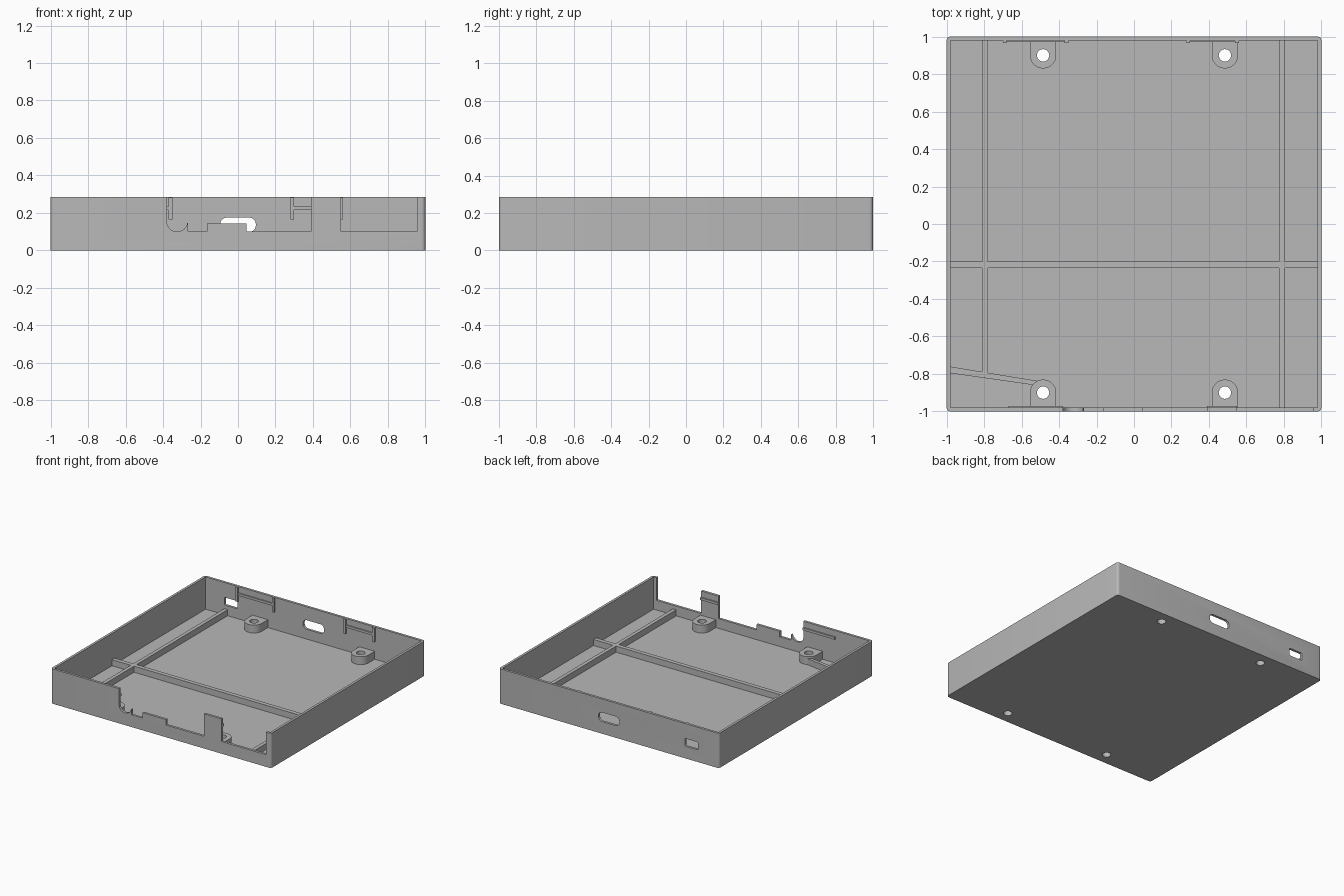
import bpy, bmesh
from math import sin, cos, pi, radians

cube = bpy.data.objects.get("Cube")
if cube:
    bpy.data.objects.remove(cube, do_unlink=True)

GREY = (0.48, 0.48, 0.48, 1)
mat = bpy.data.materials.new("matte grey")
mat.use_nodes = True
mat.diffuse_color = GREY
mat.node_tree.nodes["Principled BSDF"].inputs["Base Color"].default_value = GREY

H, WALL, FLOOR = 0.285, 0.02, 0.02
IN = 1 - WALL
RIB_TOP, BOSS_TOP = 0.07, 0.085


def prism(name, pts, lo, hi, axis="z"):
    """Extrude a 2D outline along z, or an (x, z) outline along y."""
    def place(p, t):
        return (p[0], p[1], t) if axis == "z" else (p[0], t, p[1])
    bm = bmesh.new()
    face = bm.faces.new([bm.verts.new(place(p, lo)) for p in pts])
    ext = bmesh.ops.extrude_face_region(bm, geom=[face])
    for v in ext["geom"]:
        if isinstance(v, bmesh.types.BMVert):
            v.co["xyz".index(axis)] = hi
    bmesh.ops.recalc_face_normals(bm, faces=bm.faces)
    me = bpy.data.meshes.new(name)
    bm.to_mesh(me)
    bm.free()
    me.materials.append(mat)
    ob = bpy.data.objects.new(name, me)
    bpy.context.collection.objects.link(ob)
    return ob


def rect(x0, x1, y0, y1):
    return [(x0, y0), (x1, y0), (x1, y1), (x0, y1)]


def arc(cx, cy, r, a0, a1, n):
    return [(cx + r * cos(radians(a0 + (a1 - a0) * i / n)),
             cy + r * sin(radians(a0 + (a1 - a0) * i / n))) for i in range(n + 1)]


def round_rect(x0, x1, y0, y1, r, n=5):
    return (arc(x1 - r, y1 - r, r, 0, 90, n) + arc(x0 + r, y1 - r, r, 90, 180, n)
            + arc(x0 + r, y0 + r, r, 180, 270, n) + arc(x1 - r, y0 + r, r, 270, 360, n))


def combine(target, others, op):
    bpy.context.view_layer.objects.active = target
    for o in others:
        m = target.modifiers.new("bool", "BOOLEAN")
        m.operation, m.solver, m.object = op, "EXACT", o
        bpy.ops.object.modifier_apply(modifier=m.name)
        bpy.data.objects.remove(o, do_unlink=True)


def hole(x, y):
    return prism("hole_cutter", arc(x, y, 0.033, 0, 345, 23), -0.1, 0.2)


def smooth(ob):
    bpy.ops.object.select_all(action="DESELECT")
    ob.select_set(True)
    bpy.context.view_layer.objects.active = ob
    bpy.ops.object.shade_smooth_by_angle(angle=radians(35))


# Tray shell
tray = prism("tray", round_rect(-1, 1, -1, 1, 0.02), 0, H)
cutters = [prism("cavity", rect(-IN, IN, -IN, IN), FLOOR, 0.5)]

# Stepped opening in the front wall, with a round cable notch at one end
notch = ([(-0.38, 0.4)] + arc(-0.325, 0.155, 0.055, 180, 350, 14)
         + [(-0.268, 0.145), (-0.268, 0.1), (-0.165, 0.1), (-0.165, 0.145),
            (0.045, 0.145), (0.045, 0.1), (0.39, 0.1), (0.39, 0.4)])
cutters.append(prism("front_notch", notch, -1.1, -0.95, "y"))
cutters.append(prism("front_gap", rect(0.55, 0.955, 0.1, 0.4), -1.1, -0.95, "y"))

# Two ports in the back wall
cutters.append(prism("slot_port", round_rect(-0.095, 0.095, 0.1, 0.175, 0.033), 0.95, 1.1, "y"))
cutters.append(prism("small_port", round_rect(-0.81, -0.69, 0.1, 0.163, 0.008), 0.95, 1.1, "y"))

# Screw bosses against the front and back walls
X, Y, R = 0.485, 0.9, 0.07
for sy, end in ((-1, "front"), (1, "back")):
    for sx, side in ((-1, "right"), (1, "left")):
        x, y = sx * X, sy * Y
        a0 = 0 if sy < 0 else 180
        outline = arc(x, y, R, a0, a0 + 180, 16)
        outline += [(outline[-1][0], sy * 0.99), (outline[0][0], sy * 0.99)]
        boss = prism(f"{end}_{side}_screw_boss", outline, FLOOR - 0.005, BOSS_TOP)
        combine(boss, [hole(x, y)], "DIFFERENCE")
        smooth(boss)
        cutters.append(hole(x, y))

combine(tray, cutters, "DIFFERENCE")
smooth(tray)

# Floor ribs
E = IN + 0.005
ribs = prism("floor_ribs", rect(-E, E, -0.235, -0.2), FLOOR - 0.005, RIB_TOP)
combine(ribs, [
    prism("rib", rect(-0.81, -0.78, -0.805, E), FLOOR - 0.005, RIB_TOP),
    prism("rib", rect(0.775, 0.805, -E, E), FLOOR - 0.005, RIB_TOP),
    prism("rib", [(-E, -0.795), (-0.53, -0.86), (-0.51, -0.838), (-E, -0.76)],
          FLOOR - 0.005, RIB_TOP)], "UNION")

# Snap rails on the inside of the walls; the back ones have end posts
for name, x0, x1, s in (("back_right", -0.70, -0.35, 1), ("back_left", 0.28, 0.56, 1),
                        ("front_right", -0.67, -0.38, -1), ("front_left", 0.39, 0.55, -1)):
    lo, hi = sorted((s * 0.97, s * (IN + 0.005)))
    rail = prism(name + "_snap_rail", rect(x0, x1, 0.215, 0.235), lo, hi, "y")
    if s > 0:
        combine(rail, [prism("post", rect(a, a + 0.02, 0.165, H - 0.002), lo - 0.003, hi, "y")
                       for a in (x0, x1 - 0.02)], "UNION")
